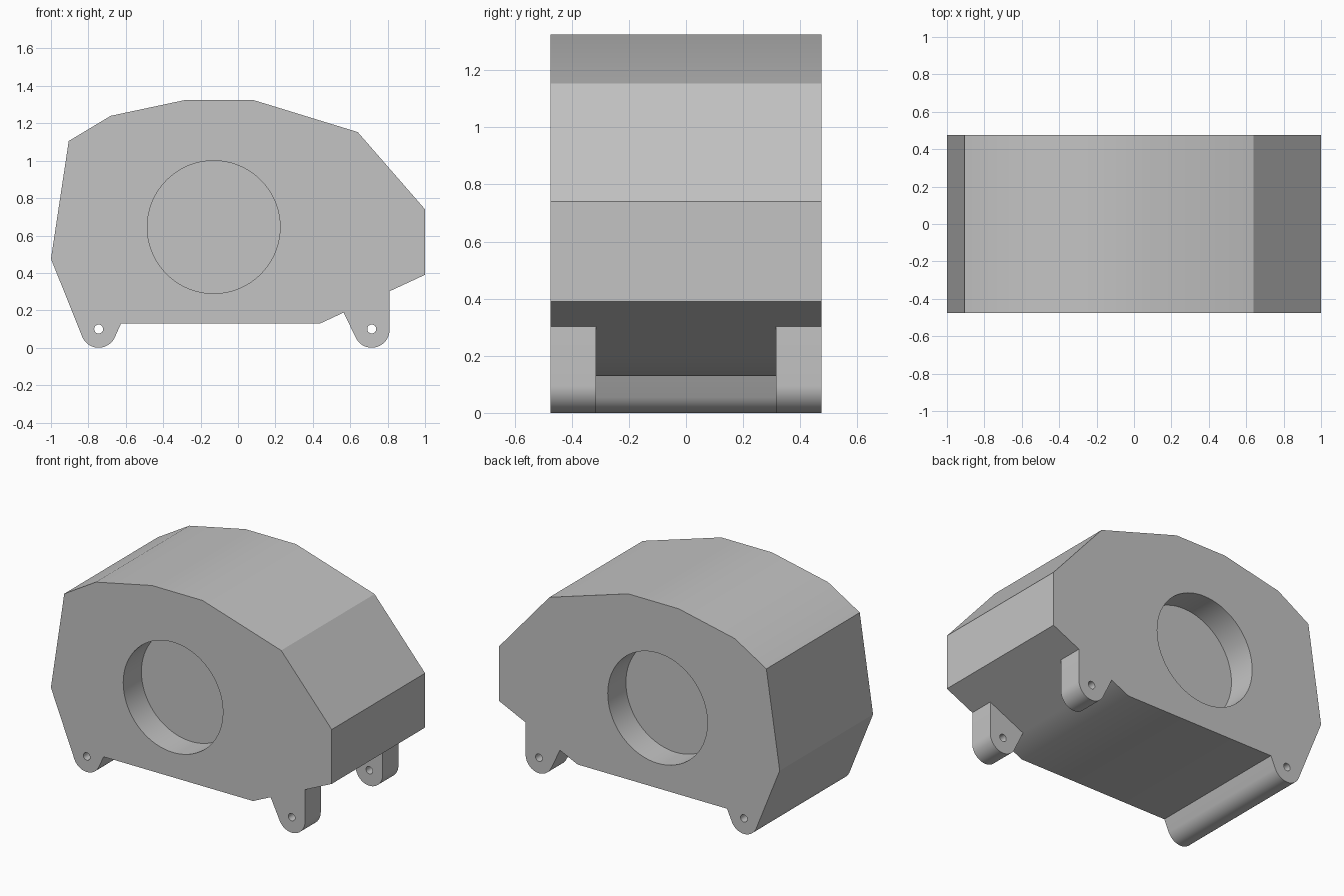
import bpy, bmesh, math

default = bpy.data.objects.get("Cube")
if default:
    bpy.data.objects.remove(default, do_unlink=True)

HALF = 0.475          # half thickness of the housing
LUG_R = 0.095         # rounded end of the mounting lugs
LUG_X = (-0.745, 0.715)
INNER = 0.315         # inner side of the paired lugs

grey = bpy.data.materials.new("plain grey")
grey.use_nodes = True
colour = (0.55, 0.55, 0.55, 1)
grey.diffuse_color = colour
grey.node_tree.nodes["Principled BSDF"].inputs["Base Color"].default_value = colour


def arc(cx, cz, r, start, end, steps):
    """Points on an arc in the xz plane, angles in degrees."""
    angles = [math.radians(start + (end - start) * i / steps) for i in range(steps + 1)]
    return [(cx + r * math.cos(a), cz + r * math.sin(a)) for a in angles]


def prism(name, outline, y0, y1):
    """Extrude an xz outline from y0 to y1."""
    bm = bmesh.new()
    face = bm.faces.new([bm.verts.new((x, y0, z)) for x, z in outline])
    ext = bmesh.ops.extrude_face_region(bm, geom=[face])
    moved = [g for g in ext["geom"] if isinstance(g, bmesh.types.BMVert)]
    bmesh.ops.translate(bm, verts=moved, vec=(0, y1 - y0, 0))
    bmesh.ops.recalc_face_normals(bm, faces=bm.faces)
    mesh = bpy.data.meshes.new(name)
    bm.to_mesh(mesh)
    bm.free()
    mesh.materials.append(grey)
    obj = bpy.data.objects.new(name, mesh)
    bpy.context.collection.objects.link(obj)
    return obj


def cylinder(name, x, z, r, y0, y1, sides):
    return prism(name, arc(x, z, r, 0, 360, sides)[:-1], y0, y1)


def underside(x):
    """Height of the sloping underside at x."""
    return 0.13 + (x - 0.44) * 0.26 / 0.56


# Housing with its lugs in one outline, counter-clockwise from the left lug
lug_in, lug_out = 0.565, LUG_X[1] + LUG_R
outline = (
    [(-1, 0.475)]
    + arc(LUG_X[0], LUG_R, LUG_R, 202, 335, 20)
    + [(-0.625, 0.13), (0.44, 0.13), (lug_in, underside(lug_in))]
    + arc(LUG_X[1], LUG_R, LUG_R, 204, 360, 22)
    + [(lug_out, underside(lug_out)), (1, 0.39), (1, 0.74), (0.64, 1.153),
       (0.08, 1.325), (-0.28, 1.325), (-0.68, 1.24), (-0.905, 1.105)]
)
housing = prism("housing", outline, -HALF, HALF)

# Gap between the paired lugs
gap = [(0.5, -0.1), (0.9, -0.1), (0.9, 0.28), (lug_out, underside(lug_out)),
       (lug_in, underside(lug_in)), (0.5, 0.12)]
cutters = [prism("lug_gap_cutter", gap, -INNER, INNER)]

# Round recess on each face
for side in (-1, 1):
    cutters.append(cylinder("recess_cutter", -0.13, 0.645, 0.355,
                            side * (HALF - 0.185), side * (HALF + 0.1), 72))

# Pin holes through the lugs
for x in LUG_X:
    cutters.append(cylinder("pin_hole_cutter", x, 0.1, 0.024, -0.6, 0.6, 24))

bpy.context.view_layer.objects.active = housing
for cutter in cutters:
    cutter.hide_render = True
    mod = housing.modifiers.new(cutter.name, "BOOLEAN")
    mod.operation = "DIFFERENCE"
    mod.solver = "EXACT"
    mod.object = cutter
    bpy.ops.object.modifier_apply(modifier=mod.name)
    bpy.data.objects.remove(cutter, do_unlink=True)

# Smooth the gentle curves, keep the hard corners
bpy.ops.object.select_all(action="DESELECT")
housing.select_set(True)
bpy.ops.object.shade_smooth_by_angle(angle=math.radians(30))
